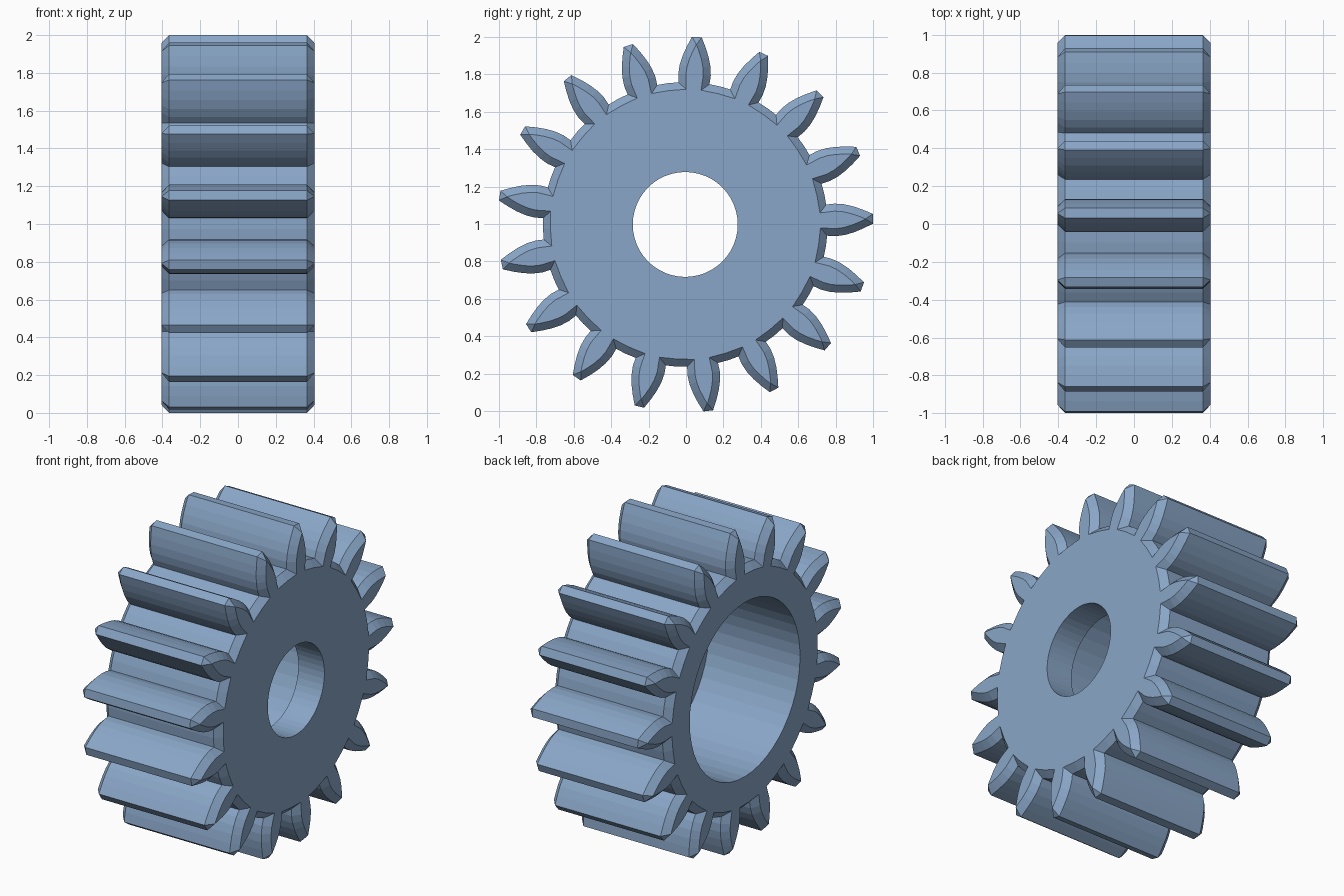
import bpy, bmesh
from math import cos, sin, pi, radians
from mathutils import Vector

if "Cube" in bpy.data.objects:
    bpy.data.objects.remove(bpy.data.objects["Cube"], do_unlink=True)

TEETH = 17
START = radians(1.75)          # angle of the first tooth
HALF = 0.405                   # half of the face width
CHAMFER = 0.04
BORE_R, SHAFT_R, FLOOR_X = 0.545, 0.28, 0.225
SEGMENTS = 48
CY, CZ = -0.004, 0.9975        # axis position

# Tooth flank: distance from the axis, half thickness
FLANK = [(0.755, 0.083), (0.80, 0.087), (0.85, 0.082),
         (0.90, 0.069), (0.95, 0.05), (1.0025, 0.026)]
ROOT_R = 0.76


def gear_outline():
    """Counter-clockwise outline of all teeth in the plane of the gear."""
    points = []
    for i in range(TEETH):
        a = START + i * 2 * pi / TEETH
        out, side = Vector((cos(a), sin(a))), Vector((-sin(a), cos(a)))
        points += [out * r - side * w for r, w in FLANK]
        points += [out * r + side * w for r, w in reversed(FLANK)]
        a += pi / TEETH
        points.append(Vector((cos(a), sin(a))) * ROOT_R)
    return points


def inset(points, distance):
    """Mitred inward offset of a counter-clockwise outline."""
    result = []
    for i, p in enumerate(points):
        d1 = (p - points[i - 1]).normalized()
        d2 = (points[(i + 1) % len(points)] - p).normalized()
        n1, n2 = Vector((-d1.y, d1.x)), Vector((-d2.y, d2.x))
        result.append(p + (n1 + n2) * distance / (1 + n1.dot(n2)))
    return result


def circle(radius):
    return [Vector((cos(2 * pi * i / SEGMENTS), sin(2 * pi * i / SEGMENTS))) * radius
            for i in range(SEGMENTS)]


bm = bmesh.new()


def ring(points, x):
    return [bm.verts.new((x, p.x + CY, p.y + CZ)) for p in points]


def loft(rings):
    for a, b in zip(rings, rings[1:]):
        for i in range(len(a)):
            bm.faces.new((a[i - 1], a[i], b[i], b[i - 1]))


def cap(outer, inner, direction):
    """Flat end face with a round opening."""
    edges = [bm.edges.get((loop[i - 1], loop[i]))
             for loop in (outer, inner) for i in range(len(loop))]
    bmesh.ops.triangle_fill(bm, use_beauty=True, edges=edges,
                            normal=(direction, 0, 0))


# Toothed rim with chamfered ends
outline = gear_outline()
small = inset(outline, CHAMFER)
rim = [ring(small, -HALF), ring(outline, CHAMFER - HALF),
       ring(outline, HALF - CHAMFER), ring(small, HALF)]
loft(rim)

# Wide bore, its floor, and the narrow shaft hole
bore = [ring(circle(BORE_R), -HALF), ring(circle(BORE_R), FLOOR_X),
        ring(circle(SHAFT_R), FLOOR_X), ring(circle(SHAFT_R), HALF)]
loft(bore)

# End faces
cap(rim[0], bore[0], -1)
cap(rim[-1], bore[-1], 1)
bmesh.ops.recalc_face_normals(bm, faces=bm.faces[:])

mesh = bpy.data.meshes.new("spur_gear")
bm.to_mesh(mesh)
bm.free()
gear = bpy.data.objects.new("spur_gear", mesh)
bpy.context.collection.objects.link(gear)

# Steel blue material
steel = bpy.data.materials.new("steel_blue")
steel.use_nodes = True
color = (0.25, 0.38, 0.57, 1.0)
steel.diffuse_color = color
steel.node_tree.nodes["Principled BSDF"].inputs["Base Color"].default_value = color
mesh.materials.append(steel)
